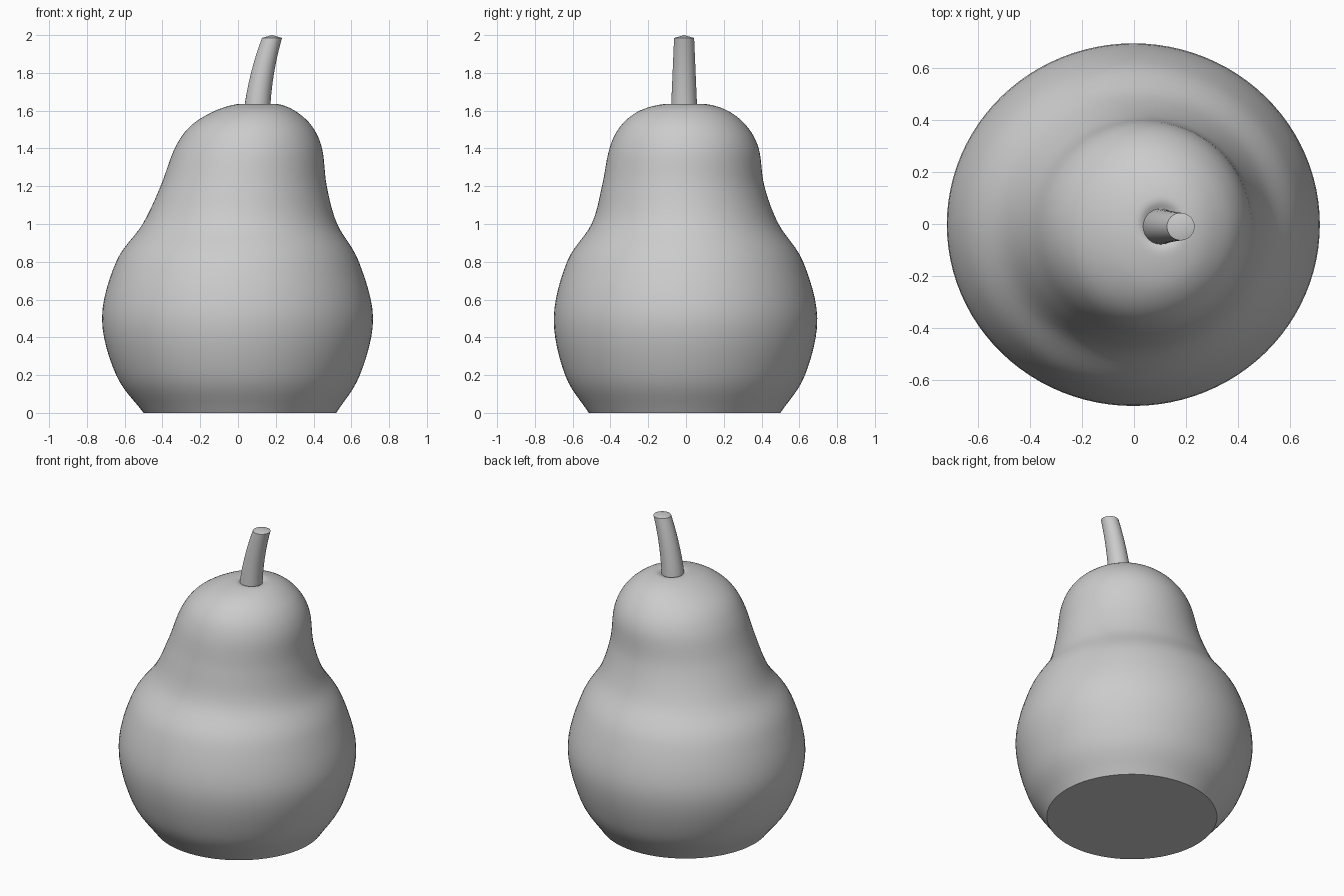
import bpy, bmesh
from math import sin, cos, pi
from mathutils import Vector

cube = bpy.data.objects.get("Cube")
if cube:
    bpy.data.objects.remove(cube, do_unlink=True)

grey = bpy.data.materials.new("plain_grey")
grey.use_nodes = True
grey.diffuse_color = (0.6, 0.6, 0.6, 1)
grey.node_tree.nodes["Principled BSDF"].inputs["Base Color"].default_value = (0.6, 0.6, 0.6, 1)


def smooth_rows(rows, steps):
    """Catmull-Rom interpolation through rows of numbers."""
    rows = [Vector(r) for r in rows]
    padded = [rows[0] * 2 - rows[1]] + rows + [rows[-1] * 2 - rows[-2]]
    result = []
    for a, b, c, d in zip(padded, padded[1:], padded[2:], padded[3:]):
        for i in range(steps):
            t = i / steps
            result.append(b + ((c - a) * t + (a * 2 - b * 5 + c * 4 - d) * t ** 2
                               + (b * 3 - a - c * 3 + d) * t ** 3) * 0.5)
    return result + [rows[-1]]


def loft(name, rows, sides, start_tip=None, end_tip=None):
    """Skin elliptical rings given as height, left, right, front, back."""
    bm = bmesh.new()
    rings = []
    for z, x0, x1, y0, y1 in rows:
        cx, cy, rx, ry = (x0 + x1) / 2, (y0 + y1) / 2, (x1 - x0) / 2, (y1 - y0) / 2
        rings.append([bm.verts.new((cx + rx * cos(2 * pi * i / sides),
                                    cy + ry * sin(2 * pi * i / sides), z))
                      for i in range(sides)])
    for low, high in zip(rings, rings[1:]):
        for i in range(sides):
            j = (i + 1) % sides
            bm.faces.new((low[i], low[j], high[j], high[i]))
    # Close the ends with a flat face or a fan to a tip
    for ring, tip in ((rings[0][::-1], start_tip), (rings[-1], end_tip)):
        if tip is None:
            bm.faces.new(ring)
        else:
            centre = bm.verts.new(tip)
            for i in range(sides):
                bm.faces.new((ring[i], ring[(i + 1) % sides], centre))
    mesh = bpy.data.meshes.new(name)
    bm.to_mesh(mesh)
    bm.free()
    mesh.materials.append(grey)
    obj = bpy.data.objects.new(name, mesh)
    bpy.context.collection.objects.link(obj)
    bpy.ops.object.select_all(action='DESELECT')
    obj.select_set(True)
    bpy.context.view_layer.objects.active = obj
    return obj


# Fruit body: lopsided bulb, slim neck and a shallow dimple around the stem
body_rows = [
    (0, -0.5, 0.52, -0.515, 0.5),
    (0.2, -0.645, 0.645, -0.64, 0.63),
    (0.5, -0.72, 0.715, -0.7, 0.695),
    (0.8, -0.645, 0.64, -0.63, 0.62),
    (1, -0.505, 0.525, -0.5, 0.49),
    (1.2, -0.41, 0.47, -0.445, 0.415),
    (1.4, -0.335, 0.445, -0.405, 0.385),
    (1.52, -0.25, 0.39, -0.345, 0.32),
    (1.6, -0.12, 0.3, -0.245, 0.22),
    (1.635, 0, 0.21, -0.115, 0.105),
    (1.62, 0.05, 0.16, -0.06, 0.05),
]
body = loft("fruit_body", smooth_rows(body_rows, 6), 96, end_tip=(0.105, -0.005, 1.61))
bpy.ops.object.shade_smooth_by_angle(angle=0.7)

# Stem: tapered, bending to the left, with a shallow conical end
stem_rows = []
for i in range(13):
    t = i / 12
    x = 0.1 + 0.03 * t + 0.05 * t ** 2
    r = 0.07 - 0.017 * t
    # Tilt of the cut end is negligible, so rings stay level
    stem_rows.append((1.59 + 0.395 * t, x - r, x + r, -0.01 - r, -0.01 + r))
stem = loft("stem", stem_rows, 32, end_tip=(0.18, -0.01, 2))
bpy.ops.object.shade_smooth_by_angle(angle=0.6)
